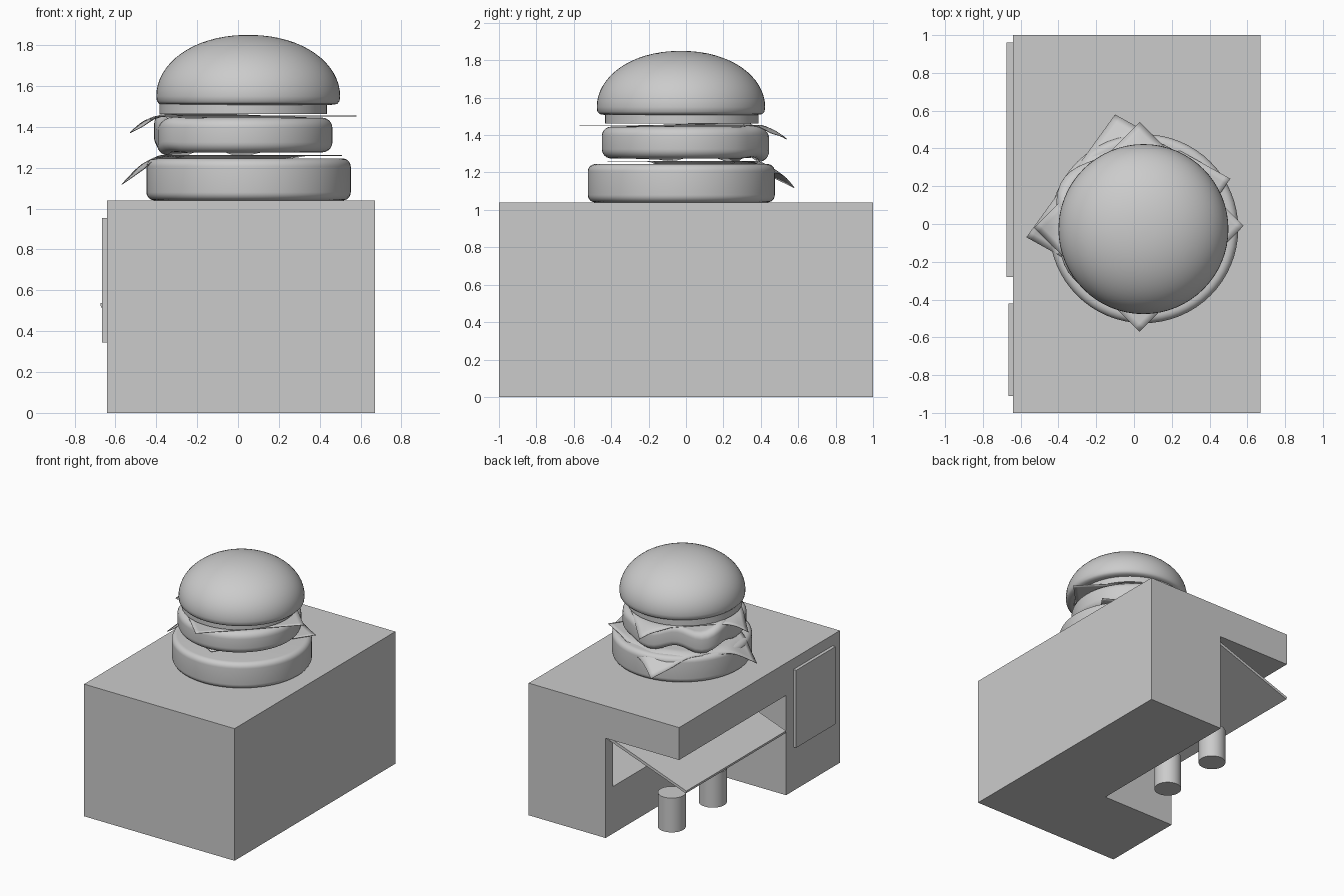
import bpy, bmesh
from math import sin, cos, pi, atan2, hypot, radians
from mathutils import Vector

old = bpy.data.objects.get("Cube")
if old:
    bpy.data.objects.remove(old, do_unlink=True)

grey = bpy.data.materials.new("plain_grey")
grey.use_nodes = True
grey.diffuse_color = (0.6, 0.6, 0.6, 1)
grey.node_tree.nodes["Principled BSDF"].inputs["Base Color"].default_value = (0.6, 0.6, 0.6, 1)


def add_mesh(name, bm, smooth=False):
    bmesh.ops.recalc_face_normals(bm, faces=bm.faces)
    mesh = bpy.data.meshes.new(name)
    bm.to_mesh(mesh)
    bm.free()
    mesh.materials.append(grey)
    ob = bpy.data.objects.new(name, mesh)
    bpy.context.collection.objects.link(ob)
    bpy.ops.object.select_all(action='DESELECT')
    ob.select_set(True)
    bpy.context.view_layer.objects.active = ob
    if smooth:
        bpy.ops.object.shade_smooth_by_angle(angle=radians(40))
    return ob


def box(name, lo, hi):
    bm = bmesh.new()
    bmesh.ops.create_cube(bm, size=1)
    for v in bm.verts:
        v.co = [(a + b) / 2 + c * (b - a) for a, b, c in zip(lo, hi, v.co)]
    return add_mesh(name, bm)


def carve(target, name, lo, hi):
    cutter = box(name, lo, hi)
    cutter.hide_render = True
    bpy.context.view_layer.objects.active = target
    mod = target.modifiers.new(name, 'BOOLEAN')
    mod.operation = 'DIFFERENCE'
    mod.solver = 'EXACT'
    mod.object = cutter
    bpy.ops.object.modifier_apply(modifier=mod.name)
    bpy.data.objects.remove(cutter, do_unlink=True)


def lathe(name, profile, x, y, sides=64, wobble=None):
    """Solid of revolution; profile is (radius, height) from bottom to top."""
    bm = bmesh.new()
    rings = []
    for r, z in profile:
        ring = []
        for i in range(sides):
            a = 2 * pi * i / sides
            dr, dz = wobble(a, z) if wobble else (0, 0)
            ring.append(bm.verts.new((x + (r + dr) * cos(a), y + (r + dr) * sin(a), z + dz)))
        rings.append(ring)
    for low, high in zip(rings, rings[1:]):
        for i in range(sides):
            j = (i + 1) % sides
            bm.faces.new((low[i], low[j], high[j], high[i]))
    bm.faces.new(rings[0])
    bm.faces.new(rings[-1])
    return add_mesh(name, bm, True)


def rounded(r, z0, z1, e, steps=6):
    """Disc profile with rounded rims."""
    angles = [pi / 2 * i / steps for i in range(steps + 1)]
    low = [(r - e + e * sin(a), z0 + e - e * cos(a)) for a in angles]
    high = [(r - e + e * cos(a), z1 - e + e * sin(a)) for a in angles]
    return low + high


# Stall body with the corner bay and serving window cut out
body = box("stall_body", (-0.64, -1, 0), (0.67, 1, 1.04))
carve(body, "bay_cutter", (-0.8, -0.33, -0.2), (0, 1.2, 0.785))
carve(body, "window_cutter", (-0.1, -0.24, 0.37), (0.57, 0.91, 0.75))

# Menu board on the solid side wall
box("menu_board", (-0.665, -0.91, 0.345), (-0.64, -0.42, 0.955))

# Sloping awning over the window
bm = bmesh.new()
ends = []
for y in (-0.28, 0.96):
    ends.append([bm.verts.new((x, y, z)) for x, z in
                 ((0, 0.78), (-0.675, 0.535), (-0.67, 0.515), (0, 0.755))])
bm.faces.new(ends[0])
bm.faces.new(ends[1])
for i in range(4):
    j = (i + 1) % 4
    bm.faces.new((ends[0][i], ends[0][j], ends[1][j], ends[1][i]))
add_mesh("awning", bm)

# Stools
for i, y in enumerate((0.57, 0.06)):
    lathe(f"stool_{i + 1}", [(0.1, 0), (0.1, 0.27)], -0.276, y, 32)


# Burger layers
def lumpy(a, z):
    side = max(0, cos(a - radians(135)))
    return 0.03 * side * sin(5 * a + 1), 0.025 * side * sin(7 * a)


lathe("bottom_bun", rounded(0.5, 1.04, 1.245, 0.04), 0.052, -0.025)
lathe("patty", rounded(0.44, 1.275, 1.445, 0.05), 0.022, -0.01, wobble=lumpy)
lathe("tomato_slice", [(0.41, 1.462), (0.41, 1.515)], 0.025, -0.022)

# Domed top bun
dome = [(0.41, 1.508), (0.435, 1.512), (0.447, 1.525), (0.45, 1.55)]
for i in range(1, 17):
    a = pi / 2 * i / 16.3
    dome.append((0.45 * cos(a) ** 0.95, 1.55 + 0.3 * sin(a)))
lathe("top_bun", dome, 0.05, -0.027)


def leaf(name, corners, z, reach, drop, n=24):
    """Thin square sheet whose overhang sags on the left-behind side."""
    a, b, c, d = [Vector((*p, z)) for p in corners]
    bm = bmesh.new()
    grid = []
    for i in range(n + 1):
        row = []
        for j in range(n + 1):
            u, v = i / n, j / n
            p = a.lerp(b, u).lerp(d.lerp(c, u), v)
            over = max(0, hypot(p.x, p.y) - reach)
            sag = min(1, max(0, (p.y - p.x) * 3))
            ripple = 0.012 * sin(9 * atan2(p.y, p.x)) * min(1, over * 12)
            p.z += sag * (ripple - drop * (over / (0.56 - reach)) ** 1.2)
            row.append(bm.verts.new(p))
        grid.append(row)
    for i in range(n):
        for j in range(n):
            bm.faces.new((grid[i][j], grid[i + 1][j], grid[i + 1][j + 1], grid[i][j + 1]))
    ob = add_mesh(name, bm, True)
    mod = ob.modifiers.new("thickness", 'SOLIDIFY')
    mod.thickness = 0.004


leaf("lower_lettuce", ((0.51, 0.24), (-0.1, 0.58), (-0.57, -0.07), (0.06, -0.42)), 1.262, 0.38, 0.12)
leaf("upper_lettuce", ((0.58, -0.01), (0.03, 0.54), (-0.53, -0.02), (0.03, -0.57)), 1.455, 0.4, 0.1)
